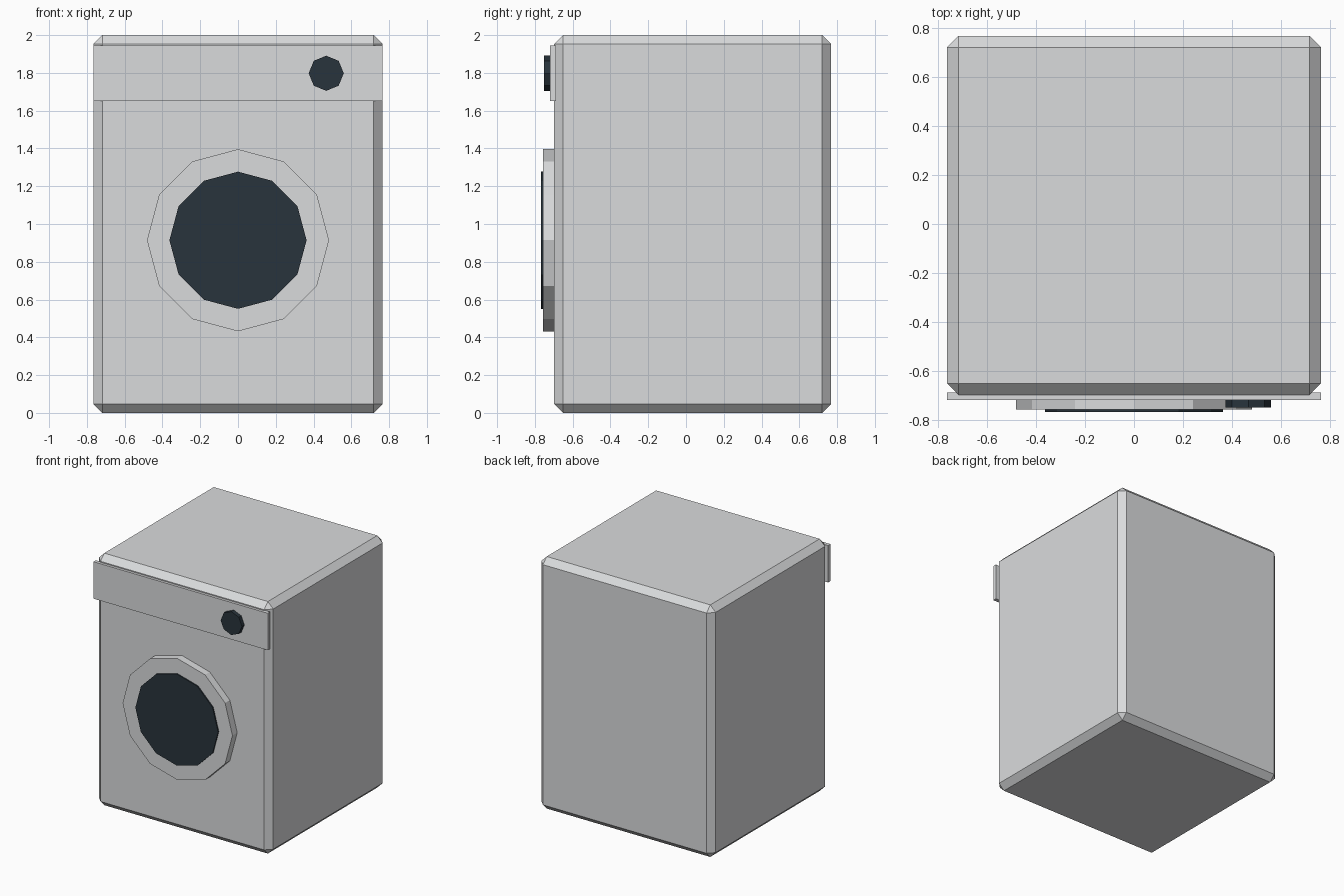
import bpy
import math

if "Cube" in bpy.data.objects:
    bpy.data.objects.remove(bpy.data.objects["Cube"])


def material(name, colour):
    m = bpy.data.materials.new(name)
    m.diffuse_color = (*colour, 1)
    m.use_nodes = True
    m.node_tree.nodes["Principled BSDF"].inputs["Base Color"].default_value = m.diffuse_color
    return m


white = material("white enamel", (0.70, 0.71, 0.72))
dark = material("dark glass", (0.022, 0.034, 0.045))


def box(name, lo, hi, mat):
    """Box between two opposite corners."""
    bpy.ops.mesh.primitive_cube_add(size=1, location=[(a + b) / 2 for a, b in zip(lo, hi)])
    o = bpy.context.object
    o.name = name
    o.scale = [b - a for a, b in zip(lo, hi)]
    bpy.ops.object.transform_apply(location=False, rotation=False, scale=True)
    o.data.materials.append(mat)
    return o


def disc(name, x, z, radius, front, back, sides, mat):
    """Low-poly cylinder facing the front, one corner pointing up."""
    bpy.ops.mesh.primitive_cylinder_add(
        vertices=sides, radius=radius, depth=back - front,
        location=(x, (front + back) / 2, z), rotation=(math.pi / 2, 0, 0))
    o = bpy.context.object
    o.name = name
    o.data.materials.append(mat)
    return o


# Cabinet with chamfered edges
cabinet = box("cabinet", (-0.765, -0.698, 0), (0.765, 0.768, 2), white)
bevel = cabinet.modifiers.new("chamfer", 'BEVEL')
bevel.width = 0.047
bevel.segments = 1

# Control panel and dial
box("control_panel", (-0.765, -0.719, 1.652), (0.765, -0.689, 1.945), white)
disc("dial", 0.467, 1.798, 0.093, -0.751, -0.705, 8, dark)

# Round door with glass
disc("door_ring", 0, 0.914, 0.482, -0.758, -0.69, 12, white)
disc("door_glass", 0, 0.914, 0.363, -0.768, -0.71, 12, dark)
